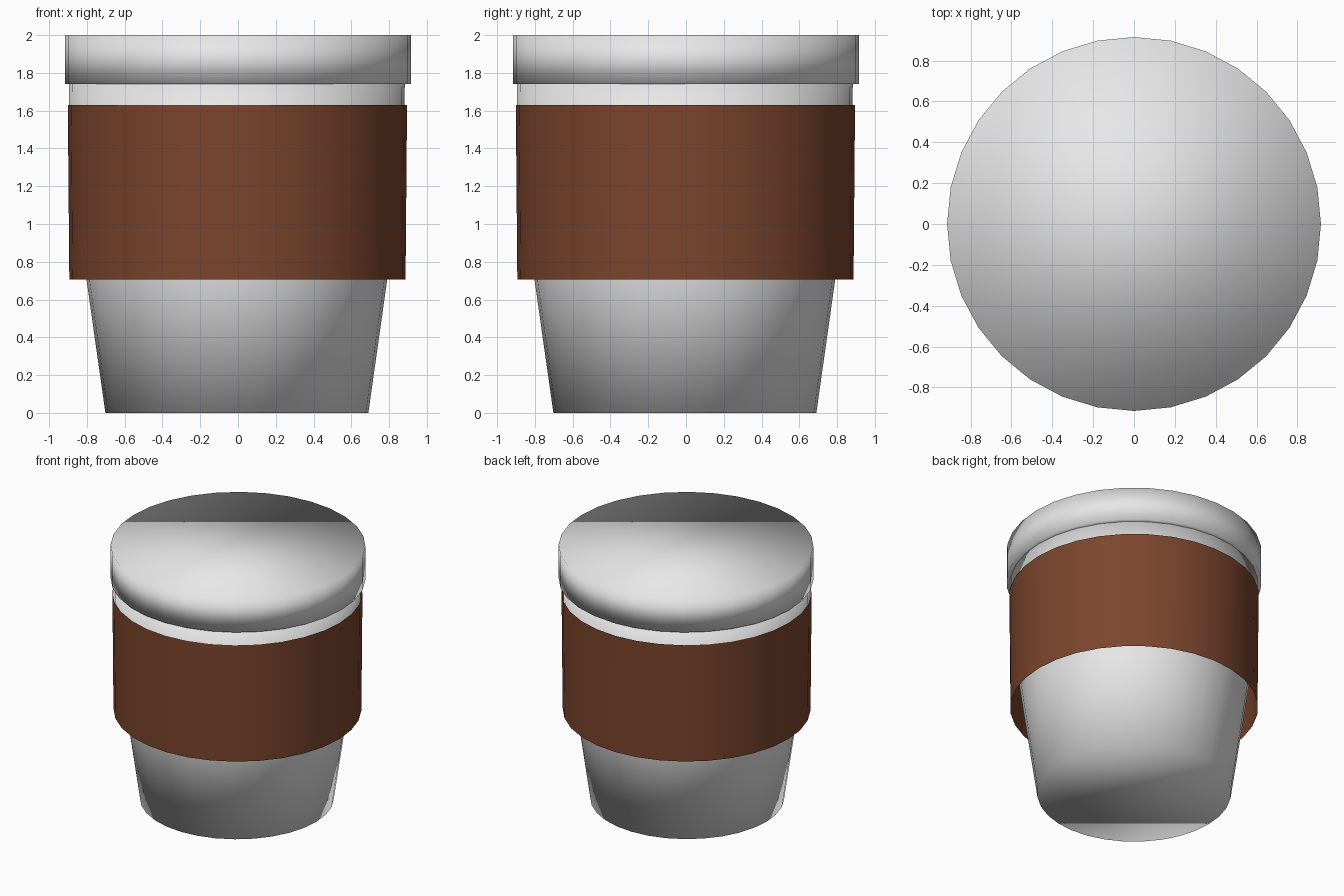
import bpy, bmesh, math

if "Cube" in bpy.data.objects:
    bpy.data.objects.remove(bpy.data.objects["Cube"])

SIDES = 32


def material(name, rgb):
    m = bpy.data.materials.new(name)
    m.diffuse_color = (*rgb, 1)
    m.use_nodes = True
    m.node_tree.nodes["Principled BSDF"].inputs["Base Color"].default_value = m.diffuse_color
    return m


def lathe(name, profile, mat, centre=0.0, cap_bottom=True, cap_top=True, soft_rings=()):
    """Stack rings of (radius, z); edges of rings in soft_rings stay smooth."""
    bm = bmesh.new()
    rings = []
    for r, z in profile:
        rings.append([bm.verts.new((centre + r * math.cos(2 * math.pi * i / SIDES),
                                    centre + r * math.sin(2 * math.pi * i / SIDES), z))
                      for i in range(SIDES)])
    for a, b in zip(rings, rings[1:]):
        for i in range(SIDES):
            j = (i + 1) % SIDES
            bm.faces.new((a[i], a[j], b[j], b[i]))
    if cap_bottom:
        bm.faces.new(rings[0][::-1])
    if cap_top:
        bm.faces.new(rings[-1])
    for f in bm.faces:
        f.smooth = True
    # Crisp rims wherever the surface turns sharply, except on soft rings
    soft = {v for k in soft_rings for v in rings[k]}
    for e in bm.edges:
        turn = e.calc_face_angle(0) if len(e.link_faces) == 2 else 0
        e.smooth = turn < math.radians(30) or all(v in soft for v in e.verts)
    me = bpy.data.meshes.new(name)
    bm.to_mesh(me)
    bm.free()
    me.materials.append(mat)
    ob = bpy.data.objects.new(name, me)
    bpy.context.collection.objects.link(ob)
    return ob


grey = material("light grey", (0.8, 0.8, 0.8))
brown = material("sleeve brown", (0.2, 0.06, 0.027))

# Cup: tapered body running into a nearly straight neck
lathe("cup", [(0.696, 0), (0.796, 0.705), (0.885, 1.36), (0.889, 1.74)], grey, centre=-0.006)

# Sleeve: open band around the cup
lathe("sleeve", [(0.890, 0.705), (0.898, 1.63)], brown, centre=-0.003,
      cap_bottom=False, cap_top=False)

# Lid: flat top with a softly shaded lower rim
lathe("lid", [(0.86, 1.74), (0.915, 1.74), (0.915, 2.0)], grey,
      cap_bottom=False, soft_rings=(1,))
